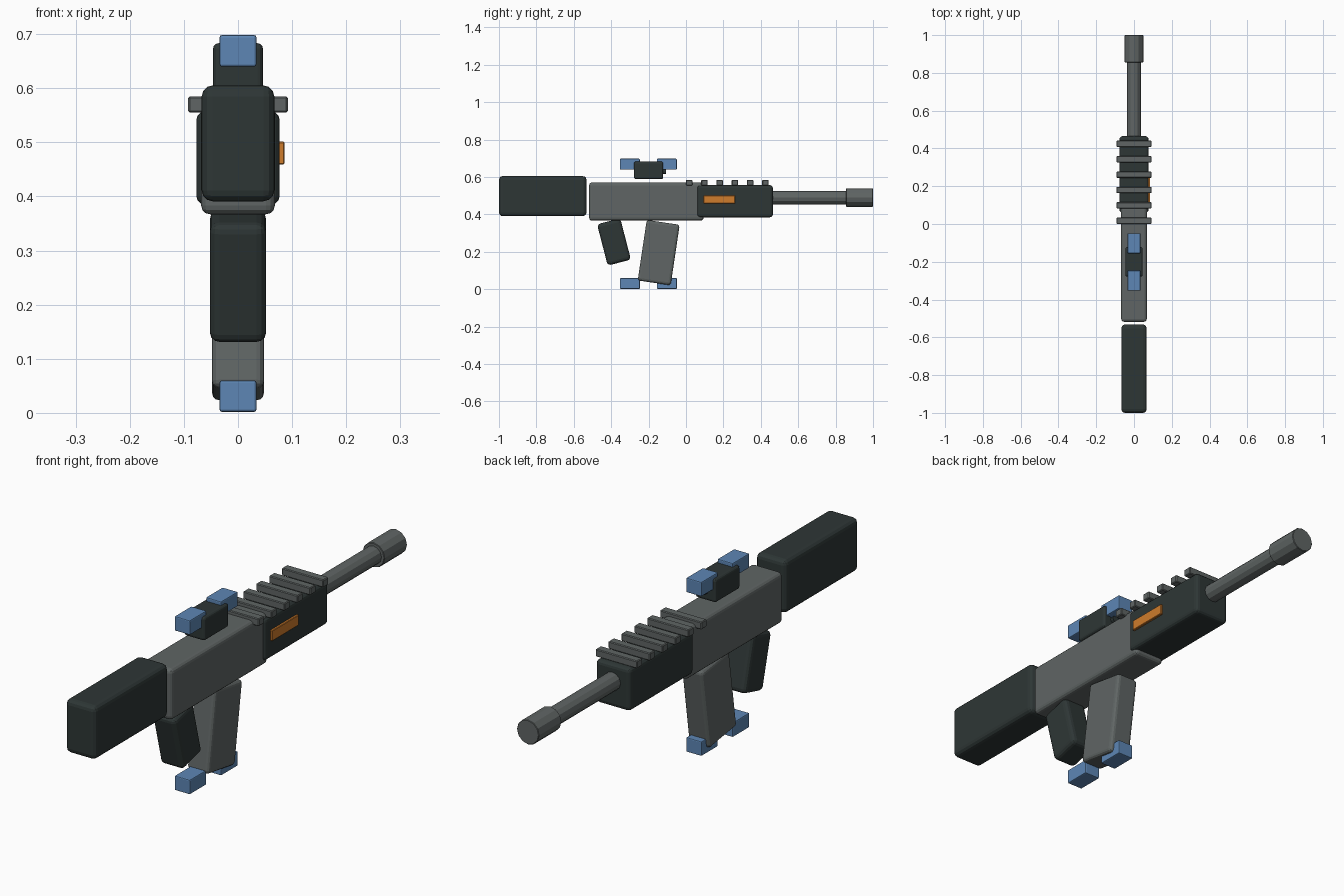
import bpy
from math import radians

if "Cube" in bpy.data.objects:
    bpy.data.objects.remove(bpy.data.objects["Cube"], do_unlink=True)


def material(name, rgb):
    m = bpy.data.materials.new(name)
    m.use_nodes = True
    colour = (*rgb, 1)
    m.diffuse_color = colour
    m.node_tree.nodes["Principled BSDF"].inputs["Base Color"].default_value = colour
    return m


DARK = material("charcoal", (0.027, 0.037, 0.036))
GREY = material("mid grey", (0.115, 0.13, 0.128))
BLUE = material("blue", (0.11, 0.24, 0.46))
ORANGE = material("orange", (0.62, 0.2, 0.025))


def finish(name, mat, bevel, segments):
    obj = bpy.context.object
    obj.name = name
    obj.data.materials.append(mat)
    if bevel:
        mod = obj.modifiers.new("rounded edges", "BEVEL")
        mod.width = bevel
        mod.segments = segments
        mod.limit_method = "ANGLE"
        mod.angle_limit = radians(40)
    return obj


def box(name, mat, centre, size, bevel=0.0, tilt=0, segments=3):
    bpy.ops.mesh.primitive_cube_add(size=1, location=centre)
    obj = bpy.context.object
    obj.scale = size
    bpy.ops.object.transform_apply(location=False, rotation=False, scale=True)
    obj.rotation_euler.x = radians(tilt)
    return finish(name, mat, bevel, segments)


def tube(name, mat, radius, y0, y1, z, bevel=0.0):
    bpy.ops.mesh.primitive_cylinder_add(
        vertices=12, radius=radius, depth=y1 - y0,
        location=(0, (y0 + y1) / 2, z), rotation=(radians(90), 0, 0))
    return finish(name, mat, bevel, 1)


# Main body
box("stock", DARK, (0, -0.766, 0.498), (0.134, 0.468, 0.214), 0.02)
box("receiver", GREY, (0, -0.212, 0.469), (0.136, 0.612, 0.204), 0.016)
box("handguard", DARK, (0, 0.262, 0.471), (0.154, 0.406, 0.172), 0.016)
box("side_strip", ORANGE, (0.079, 0.178, 0.48), (0.014, 0.168, 0.042), 0.002, segments=1)

# Handle and magazine, leaning towards each other
box("grip", DARK, (0, -0.385, 0.253), (0.104, 0.128, 0.228), 0.018, tilt=14.5)
box("magazine", GREY, (0, -0.146, 0.196), (0.096, 0.178, 0.327), 0.014, tilt=-8.5)

# Barrel
tube("barrel", GREY, 0.036, 0.4, 0.9, 0.49)
tube("muzzle", GREY, 0.049, 0.856, 1.0, 0.49, 0.002)

# Rail slats across the top
for i in range(6):
    box(f"rail_slat_{i + 1}", GREY, (0, 0.017 + i * 0.0815, 0.57),
        (0.184, 0.034, 0.03), 0.003, segments=1)

# Sight and its lens
box("sight_body", DARK, (0, -0.2, 0.636), (0.092, 0.156, 0.094), 0.01)
tube("sight_lens", DARK, 0.014, -0.14, -0.108, 0.63)

# Blue blocks above the sight and below the magazine
for level, z in (("upper", 0.669), ("lower", 0.031)):
    for end, y in (("front", -0.3), ("rear", -0.102)):
        box(f"{level}_{end}_block", BLUE, (0, y, z), (0.068, 0.106, 0.058), 0.004, segments=2)
